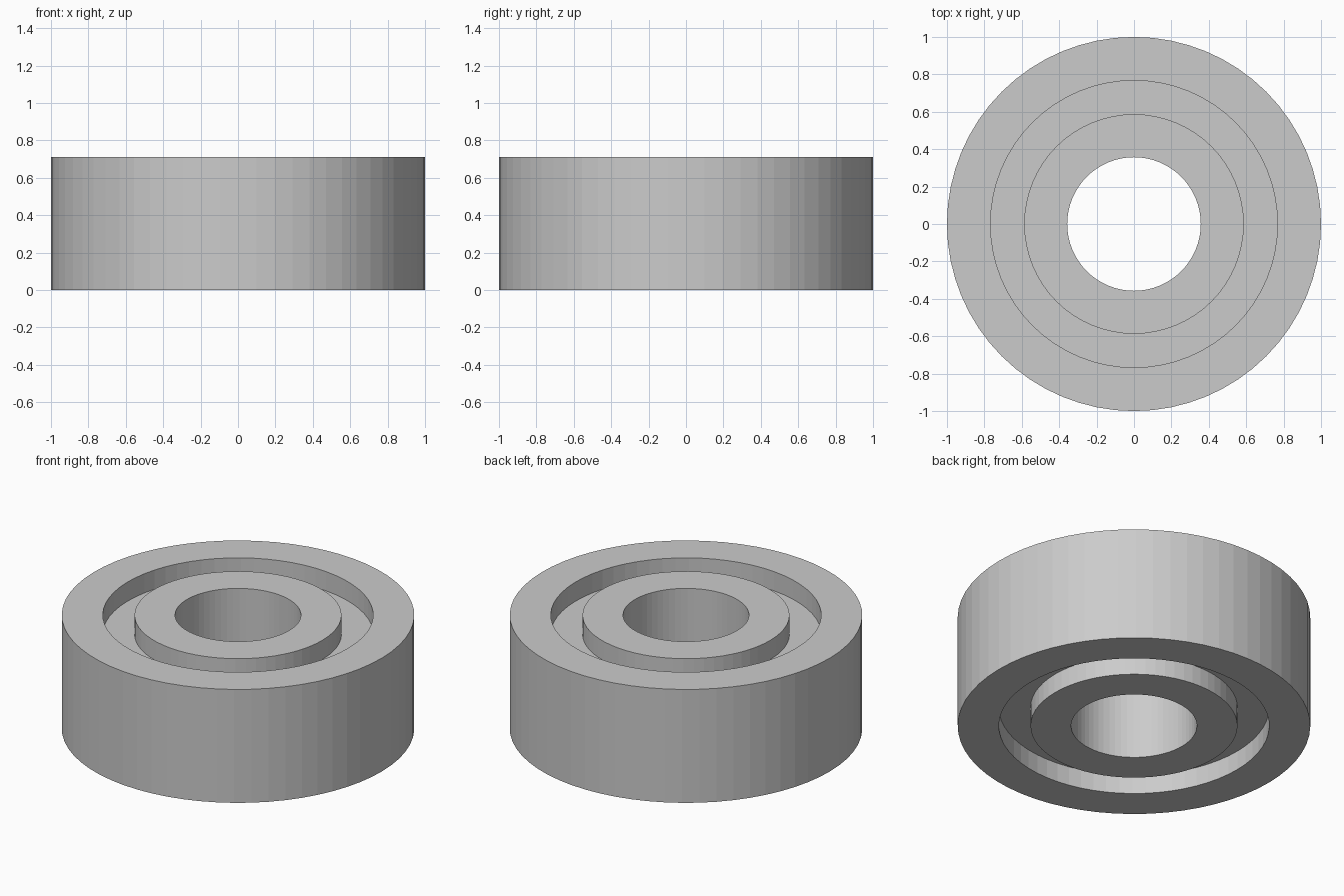
import bpy, bmesh
from math import cos, sin, tau

if "Cube" in bpy.data.objects:
    bpy.data.objects.remove(bpy.data.objects["Cube"])

SEGMENTS = 64
HEIGHT = 0.71
GROOVE = 0.12                       # depth of the ring groove on both faces
R_BORE, R_INNER, R_OUTER_IN, R_OUTER = 0.357, 0.587, 0.767, 1.0


def lathe(name, profile):
    """Revolve a closed (radius, z) profile around the z axis."""
    bm = bmesh.new()
    rings = [[bm.verts.new((r * cos(tau * i / SEGMENTS), r * sin(tau * i / SEGMENTS), z))
              for r, z in profile] for i in range(SEGMENTS)]
    n = len(profile)
    for i in range(SEGMENTS):
        a, b = rings[i], rings[(i + 1) % SEGMENTS]
        for j in range(n):
            k = (j + 1) % n
            bm.faces.new((a[j], b[j], b[k], a[k]))
    bmesh.ops.recalc_face_normals(bm, faces=bm.faces)
    mesh = bpy.data.meshes.new(name)
    bm.to_mesh(mesh)
    bm.free()
    obj = bpy.data.objects.new(name, mesh)
    bpy.context.collection.objects.link(obj)
    return obj


# Bearing body: inner race, recessed shield and outer race in one section
lower = [(R_BORE, 0), (R_INNER, 0), (R_INNER, GROOVE),
         (R_OUTER_IN, GROOVE), (R_OUTER_IN, 0), (R_OUTER, 0)]
upper = [(r, HEIGHT - z) for r, z in reversed(lower)]
lathe("ball_bearing", lower + upper)
